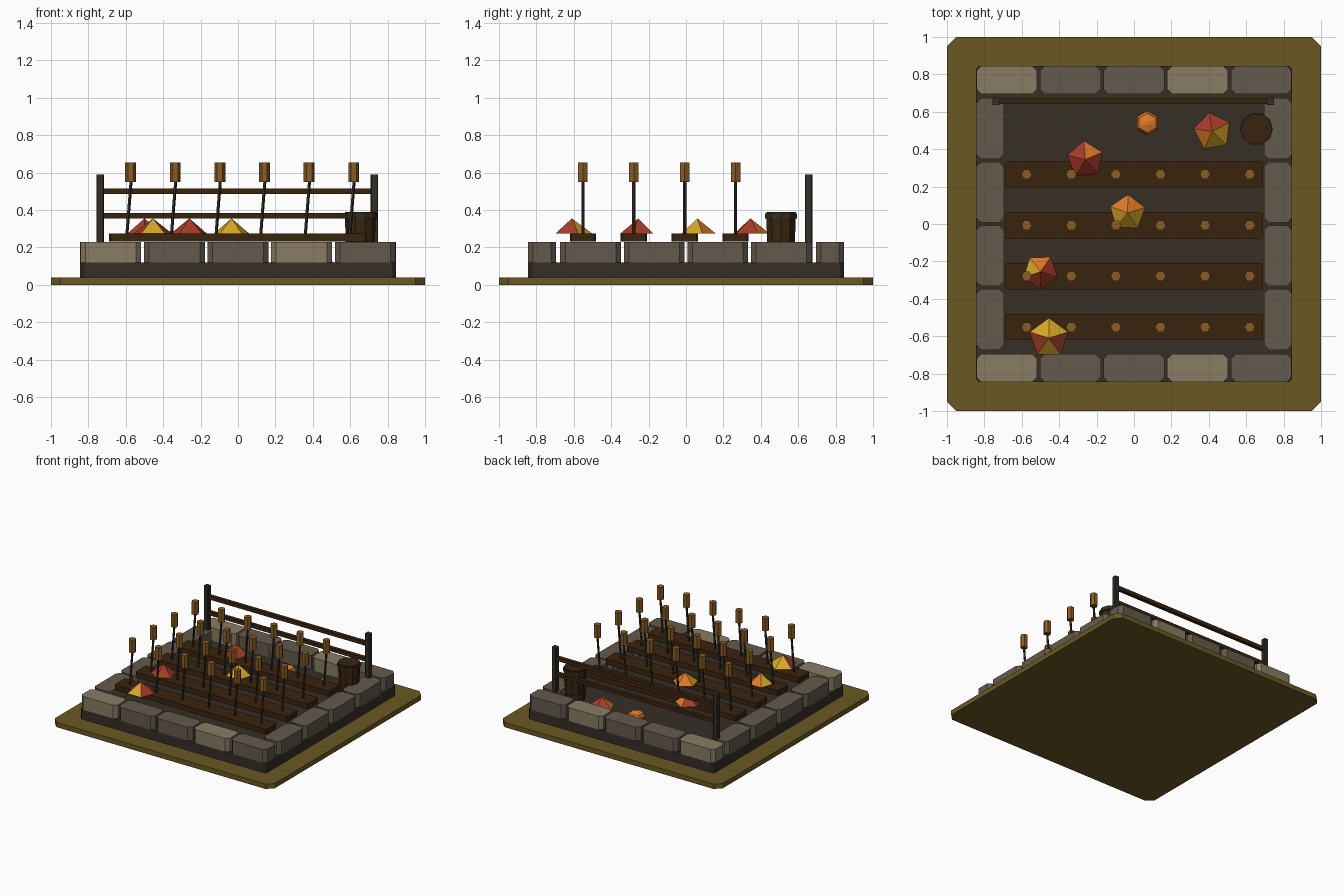
import bpy, math
from math import cos, sin, radians

if "Cube" in bpy.data.objects:
    bpy.data.objects.remove(bpy.data.objects["Cube"])


def material(name, rgb):
    # sRGB 0-255 to linear
    m = bpy.data.materials.new(name)
    lin = [((c / 255 + 0.055) / 1.055) ** 2.4 for c in rgb]
    m.diffuse_color = (*lin, 1)
    m.use_nodes = True
    m.node_tree.nodes["Principled BSDF"].inputs["Base Color"].default_value = m.diffuse_color
    return m


OLIVE = material("olive grass", (106, 88, 34))
SOIL = material("dark soil", (54, 46, 38))
STONE = material("grey stone", (100, 90, 76))
PALE = material("pale stone", (136, 124, 100))
BROWN = material("dark wood", (58, 36, 15))
TAN = material("seed head tan", (138, 92, 36))
CHAR = material("charcoal", (50, 46, 38))
RED = material("leaf red", (168, 60, 42))
ORANGE = material("leaf orange", (222, 122, 40))
YELLOW = material("leaf yellow", (214, 168, 40))


def mesh_object(name, verts, faces, mats):
    me = bpy.data.meshes.new(name)
    me.from_pydata(verts, [], faces)
    ob = bpy.data.objects.new(name, me)
    for m in mats:
        me.materials.append(m)
    bpy.context.collection.objects.link(ob)
    return ob


def loft(name, rings, mat):
    """Skin a stack of equal-sized 3D rings and cap both ends."""
    n = len(rings[0])
    verts = [v for r in rings for v in r]
    faces = [tuple(range(n - 1, -1, -1))]
    for k in range(len(rings) - 1):
        for i in range(n):
            j = (i + 1) % n
            faces.append((k * n + i, k * n + j, (k + 1) * n + j, (k + 1) * n + i))
    faces.append(tuple(range((len(rings) - 1) * n, len(rings) * n)))
    return mesh_object(name, verts, faces, [mat])


def ring(x, y, z, r, n, start=0):
    return [(x + r * cos(radians(start + 360 * i / n)),
             y + r * sin(radians(start + 360 * i / n)), z) for i in range(n)]


def block(name, x, y, w, d, z0, z1, mat, c=0.004):
    """Box with chamfered vertical edges."""
    a, b = w / 2, d / 2
    pts = [(a - c, -b), (a, -b + c), (a, b - c), (a - c, b),
           (-a + c, b), (-a, b - c), (-a, -b + c), (-a + c, -b)]
    return loft(name, [[(x + px, y + py, z) for px, py in pts] for z in (z0, z1)], mat)


# ground and soil bed
block("ground_slab", 0, 0, 2, 2, 0, 0.04, OLIVE, 0.05)
block("soil_bed", 0, 0, 1.69, 1.69, 0.04, 0.12, SOIL, 0.015)

# stone border
for i in range(5):
    for side, y in (("front", -0.77), ("back", 0.77)):
        block(f"{side}_stone_{i}", -0.68 + 0.34 * i, y, 0.325, 0.152, 0.12, 0.23,
              PALE if i in (0, 3) else STONE, 0.027)
for i in range(4):
    for side, x in (("left", -0.77), ("right", 0.77)):
        block(f"{side}_stone_{i}", x, -0.51 + 0.34 * i, 0.152, 0.325, 0.12, 0.23, STONE, 0.027)

# planting rows with leaning stalks and seed heads
for r in range(4):
    y = 0.265 - 0.272 * r
    block(f"planting_row_{r}", 0, y, 1.38, 0.14, 0.231, 0.275, BROWN, 0.008)
    for p in range(6):
        x = -0.574 + 0.2385 * p
        loft(f"stalk_{r}_{p}", [ring(x - 0.022, y, 0.255, 0.009, 5),
                                ring(x + 0.002, y, 0.56, 0.009, 5)], CHAR)
        loft(f"seed_head_{r}_{p}", [ring(x, y, 0.55, 0.029, 6),
                                    ring(x, y, 0.655, 0.029, 6)], TAN)

# back fence
for side, x in (("left", -0.737), ("right", 0.729)):
    block(f"fence_post_{side}", x, 0.655, 0.04, 0.04, 0.12, 0.59, CHAR)
for k, z in enumerate((0.37, 0.5)):
    block(f"fence_rail_{k}", -0.004, 0.657, 1.45, 0.03, z - 0.015, z + 0.015, BROWN, 0.002)

# barrel with two hoops
bx, by = 0.654, 0.508
loft("barrel", [ring(bx, by, z, r, 10) for z, r in
                ((0.12, 0.074), (0.25, 0.079), (0.39, 0.083))], BROWN)
for k, (z, r) in enumerate(((0.16, 0.083), (0.355, 0.089))):
    loft(f"barrel_hoop_{k}", [ring(bx, by, z, r, 10), ring(bx, by, z + 0.025, r, 10)], CHAR)

# five-sided leaf piles: x, y, base height, radius, start angle, colour index per side
piles = [
    (0.42, 0.495, 0.12, 0.102, 100, (0, 1, 2, 2, 0)),
    (-0.26, 0.345, 0.275, 0.1, 95, (0, 0, 0, 0, 1)),
    (-0.035, 0.06, 0.275, 0.098, 88, (1, 2, 2, 2, 1)),
    (-0.5, -0.255, 0.275, 0.095, 55, (1, 2, 0, 0, 0)),
    (-0.455, -0.61, 0.275, 0.107, 90, (2, 0, 2, 0, 2)),
]
for k, (x, y, z, r, start, cols) in enumerate(piles):
    verts = ring(x, y, z, r, 5, start) + [(x, y, z + 0.08)]
    faces = [(i, (i + 1) % 5, 5) for i in range(5)] + [(4, 3, 2, 1, 0)]
    ob = mesh_object(f"leaf_pile_{k}", verts, faces, (RED, ORANGE, YELLOW))
    for poly, c in zip(ob.data.polygons, cols + (cols[0],)):
        poly.material_index = c

# small gourd on the soil
loft("gourd", [ring(0.072, 0.54, z, r, 6, 30) for z, r in
               ((0.12, 0.045), (0.15, 0.066), (0.18, 0.052), (0.192, 0.012))], ORANGE)
